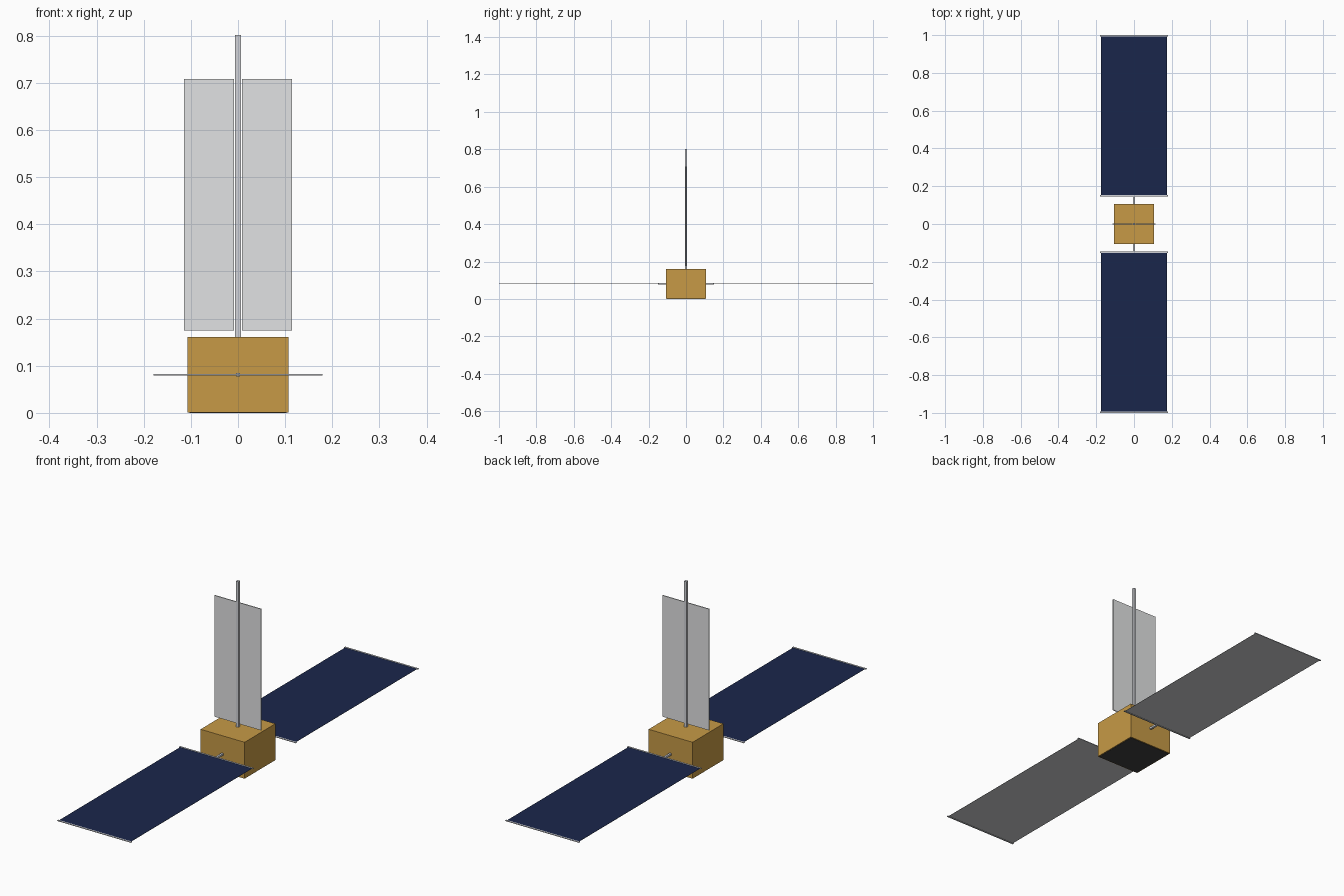
import bpy, bmesh
from mathutils import Matrix

if "Cube" in bpy.data.objects:
    bpy.data.objects.remove(bpy.data.objects["Cube"])


def material(name, hex_rgb):
    m = bpy.data.materials.new(name)
    lin = [((int(hex_rgb[i:i + 2], 16) / 255 + 0.055) / 1.055) ** 2.4 for i in (0, 2, 4)]
    m.diffuse_color = (*lin, 1)
    m.use_nodes = True
    m.node_tree.nodes["Principled BSDF"].inputs["Base Color"].default_value = m.diffuse_color
    return m


GOLD = material("gold foil", "C79A46")
BLUE = material("solar cell blue", "1A264B")
GREY = material("panel back grey", "D0D1D3")
SHEET = material("antenna sheet grey", "E1E2E3")
METAL = material("silver metal", "D2D4D8")
DARK = material("dark base", "404040")


def box(name, lo, hi, *mats):
    bm = bmesh.new()
    size = [b - a for a, b in zip(lo, hi)]
    mid = [(a + b) / 2 for a, b in zip(lo, hi)]
    bmesh.ops.create_cube(bm, size=1, matrix=Matrix.Translation(mid) @ Matrix.Diagonal((*size, 1)))
    me = bpy.data.meshes.new(name)
    bm.to_mesh(me)
    bm.free()
    for m in mats:
        me.materials.append(m)
    ob = bpy.data.objects.new(name, me)
    bpy.context.collection.objects.link(ob)
    return ob


def side_box(name, s, x, y0, y1, z0, z1, *mats):
    """Box centred on x, running from y0 to y1 on the front (-1) or back (1) side."""
    a, b = sorted((s * y0, s * y1))
    return box(name, (-x, a, z0), (x, b, z1), *mats)


PZ = 0.081  # height of the solar wings

# Body with dark plate underneath
box("body", (-0.107, -0.107, 0.001), (0.107, 0.107, 0.161), GOLD)
box("base_plate", (-0.103, -0.103, 0), (0.103, 0.103, 0.002), DARK)

# Square mast on top
box("mast", (-0.0062, -0.0062, 0.156), (0.0062, 0.0062, 0.801), METAL)

for s, side in ((-1, "front"), (1, "back")):
    # Solar wing: blue on top, grey underneath
    wing = side_box(side + "_solar_wing", s, 0.175, 0.15, 0.995, PZ - 0.0005, PZ + 0.0005, BLUE, GREY)
    for p in wing.data.polygons:
        p.material_index = 0 if p.normal.z > 0.5 else 1
    # Bars at both ends of the wing and the arm to the body
    for y, end in ((0.1455, "inner"), (0.993, "outer")):
        side_box(f"{side}_{end}_bar", s, 0.179, y, y + 0.007, PZ - 0.0015, PZ + 0.0015, METAL)
    side_box(side + "_wing_arm", s, 0.0045, 0.1, 0.15, PZ - 0.004, PZ + 0.004, METAL)

# Upright sheets either side of the mast
for s, side in ((-1, "left"), (1, "right")):
    a, b = sorted((s * 0.009, s * 0.114))
    box(side + "_sheet", (a, -0.002, 0.175), (b, 0.002, 0.708), SHEET)
